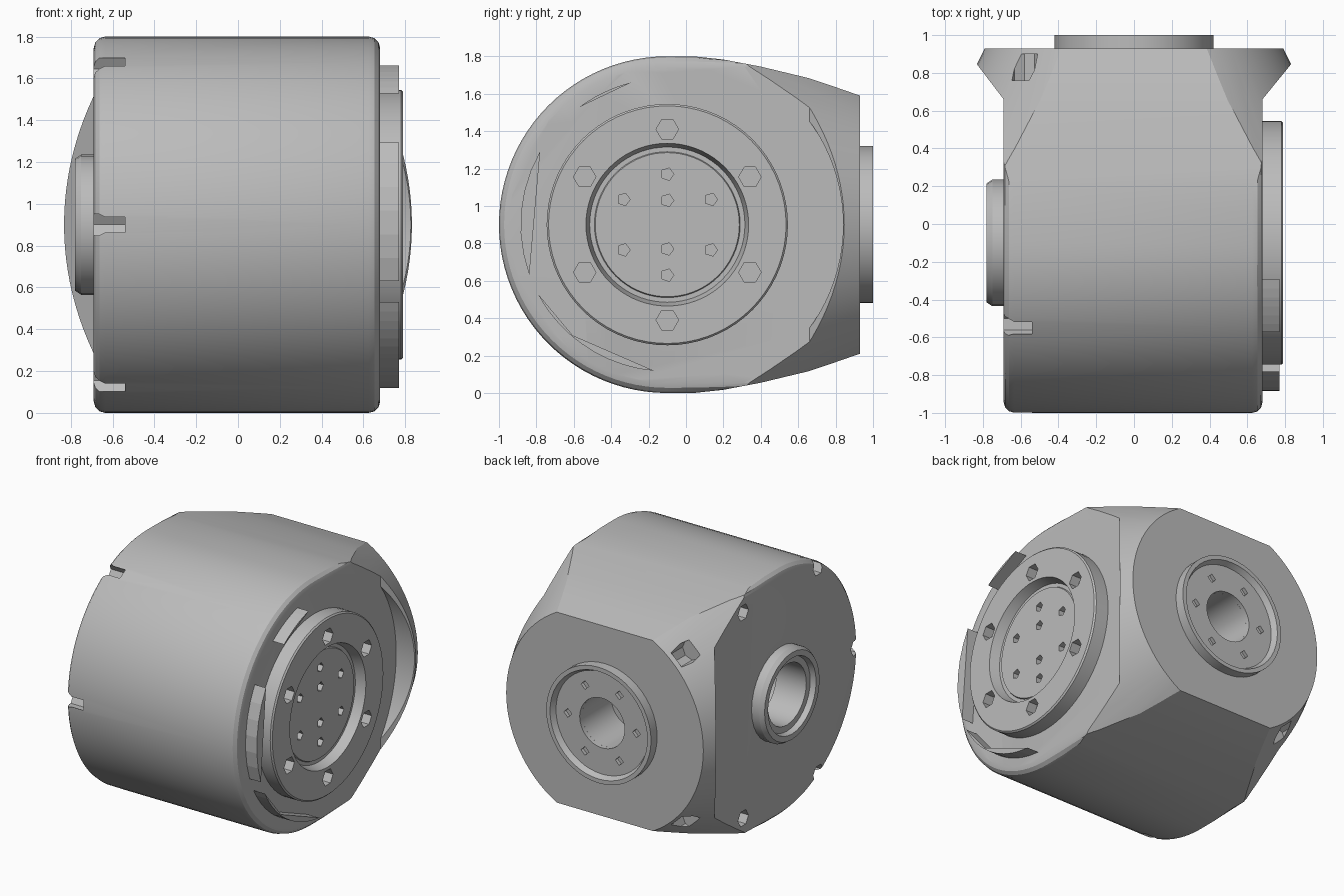
import bpy, bmesh, math
from mathutils import Vector

cube = bpy.data.objects.get("Cube")
if cube:
    bpy.data.objects.remove(cube)

grey = bpy.data.materials.new("cast_grey")
grey.use_nodes = True
grey.diffuse_color = (0.5, 0.5, 0.5, 1)
grey.node_tree.nodes["Principled BSDF"].inputs["Base Color"].default_value = (0.5, 0.5, 0.5, 1)

AXIS = (0, -0.1, 0.9)    # sideways axis of the drum
REAR = (0, 0, 0.9)       # rearward axis of the flange


def make(name, bm):
    bmesh.ops.remove_doubles(bm, verts=bm.verts, dist=1e-5)
    bmesh.ops.recalc_face_normals(bm, faces=bm.faces)
    me = bpy.data.meshes.new(name)
    bm.to_mesh(me)
    bm.free()
    me.materials.append(grey)
    ob = bpy.data.objects.new(name, me)
    bpy.context.collection.objects.link(ob)
    return ob


def prism(name, points, depth):
    """Extrude a 3D outline along a vector."""
    bm = bmesh.new()
    face = bm.faces.new([bm.verts.new(p) for p in points])
    ext = bmesh.ops.extrude_face_region(bm, geom=[face])
    moved = [v for v in ext["geom"] if isinstance(v, bmesh.types.BMVert)]
    bmesh.ops.translate(bm, verts=moved, vec=depth)
    return make(name, bm)


def lathe(name, profile, axis, centre, seg=64, ring=False):
    """Revolve (distance, radius) points around x or y; ring closes the profile."""
    bm = bmesh.new()
    rows = []
    for a, r in profile:
        row = []
        for i in range(seg):
            t = math.tau * i / seg
            c, s = r * math.cos(t), r * math.sin(t)
            p = (a, c, s) if axis == "x" else (c, a, s)
            row.append(bm.verts.new(Vector(p) + Vector(centre)))
        rows.append(row)
    pairs = list(zip(rows, rows[1:])) + ([(rows[-1], rows[0])] if ring else [])
    for p, q in pairs:
        for i in range(seg):
            j = (i + 1) % seg
            bm.faces.new((p[i], p[j], q[j], q[i]))
    if not ring:
        bm.faces.new(rows[0])
        bm.faces.new(rows[-1])
    return make(name, bm)


def rod(axis, a, b, r, centre, seg=6):
    return lathe("cutter", [(a, r), (b, r)], axis, centre, seg)


def combine(ob, tool, op="DIFFERENCE"):
    mod = ob.modifiers.new("cut", "BOOLEAN")
    mod.operation, mod.solver, mod.object = op, "EXACT", tool
    bpy.context.view_layer.objects.active = ob
    bpy.ops.object.modifier_apply(modifier=mod.name)
    bpy.data.objects.remove(tool)


def circle(count, radius, start=0):
    for i in range(count):
        t = math.radians(start) + math.tau * i / count
        yield radius * math.cos(t), radius * math.sin(t)


# Housing: round-nosed side outline, flared towards the rear flange
top = [(0.93, 0.69), (0.8, 0.735), (0.65, 0.785), (0.4, 0.845), (0.2, 0.883), (0.05, 0.899)]
nose = [(-0.1 + 0.9 * math.cos(t), 0.9 * math.sin(t))
        for t in (math.radians(90 + 180 * i / 48) for i in range(49))]
outline = top + nose + [(y, -z) for y, z in reversed(top)]
housing = prism("housing", [(-0.95, y, 0.9 + z) for y, z in outline], (1.9, 0, 0))
plan = [(-0.69, -1.2), (0.68, -1.2), (0.68, 0.66), (0.835, 0.85), (0.835, 1.1),
        (-0.835, 1.1), (-0.835, 0.85), (-0.69, 0.66)]
combine(housing, prism("plan", [(x, y, -0.2) for x, y in plan], (0, 0, 2.2)), "INTERSECT")

# Rounded rims at both ends of the drum
bm = bmesh.new()
bm.from_mesh(housing.data)
rims = [e for e in bm.edges if max(v.co.y for v in e.verts) < 0.3
        and abs(e.verts[0].co.x - e.verts[1].co.x) < 0.01]
bmesh.ops.bevel(bm, geom=rims, offset=0.055, segments=3, profile=0.5, affect="EDGES")
bm.to_mesh(housing.data)
bm.free()

# Conical trim of the flange, round seat for the output plate, and both bores
combine(housing, lathe("trim", [(-1.5, 2.005), (0.93, 0.79), (1.0, 0.755)], "y", REAR, 96), "INTERSECT")
combine(housing, rod("x", 0.68, 1.1, 0.94, AXIS, 96))
combine(housing, rod("x", -1, -0.45, 0.24, AXIS, 32))
combine(housing, rod("y", 0.6, 1.2, 0.18, REAR, 32))

# Screw pockets around the blind side and behind the flange
for dy, dz in circle(6, 0.86, 60):
    if dy < 0.8:
        combine(housing, rod("x", -1, -0.54, 0.06, (0, AXIS[1] + dy, 0.9 + dz)))
for side in (-1, 1):
    combine(housing, rod("y", 0.76, 0.9, 0.075, (-0.58, 0, 0.9 + side * 0.61), 8))

# Output plate with sunken centre and bolt holes
plate = lathe("output_plate", [(0.66, 0.645), (0.78, 0.645), (0.79, 0.635), (0.79, 0.435),
                               (0.72, 0.415), (0.72, 0.39), (0.73, 0.385), (0.73, 0.02)],
              "x", AXIS, 72)
for dy, dz in circle(6, 0.51, 30):
    combine(plate, rod("x", 0.72, 0.9, 0.06, (0, AXIS[1] + dy, 0.9 + dz)))
for dy, dz in list(circle(6, 0.27, 30)) + list(circle(2, 0.13, 90)):
    combine(plate, rod("x", 0.69, 0.9, 0.035, (0, AXIS[1] + dy, 0.9 + dz), 5))

# Broken seal lip segments around the output plate
for n, (a, b) in enumerate([(104, 127), (150, 200), (208, 232), (228, 265)]):
    arc = [math.radians(a + (b - a) * i / 6) for i in range(7)]
    prism(f"seal_lip_{n + 1}",
          [(0.67, AXIS[1] + 0.785 * math.cos(t), 0.9 + 0.785 * math.sin(t)) for t in arc],
          (0.1, 0, 0))

# Shaft collar on the blind side
collar = lathe("shaft_collar", [(-0.66, 0.335), (-0.75, 0.335), (-0.78, 0.315), (-0.78, 0.275),
                                (-0.74, 0.265), (-0.74, 0.22), (-0.5, 0.22), (-0.5, 0.235),
                                (-0.66, 0.235)], "x", AXIS, 32, True)

# Rear boss with raised rim, bore and pin holes
boss = lathe("rear_boss", [(0.91, 0.42), (1.0, 0.42), (1.0, 0.39), (0.96, 0.37),
                           (0.96, 0.18), (0.91, 0.18)], "y", REAR, 48, True)
for dx, dz in circle(6, 0.275, 0):
    combine(boss, rod("y", 0.935, 1.1, 0.032, (dx, 0, 0.9 + dz), 4))

# Smooth curved walls, crisp edges
for ob in (housing, plate, collar, boss):
    bpy.ops.object.select_all(action="DESELECT")
    ob.select_set(True)
    bpy.context.view_layer.objects.active = ob
    bpy.ops.object.shade_smooth_by_angle(angle=math.radians(25))
